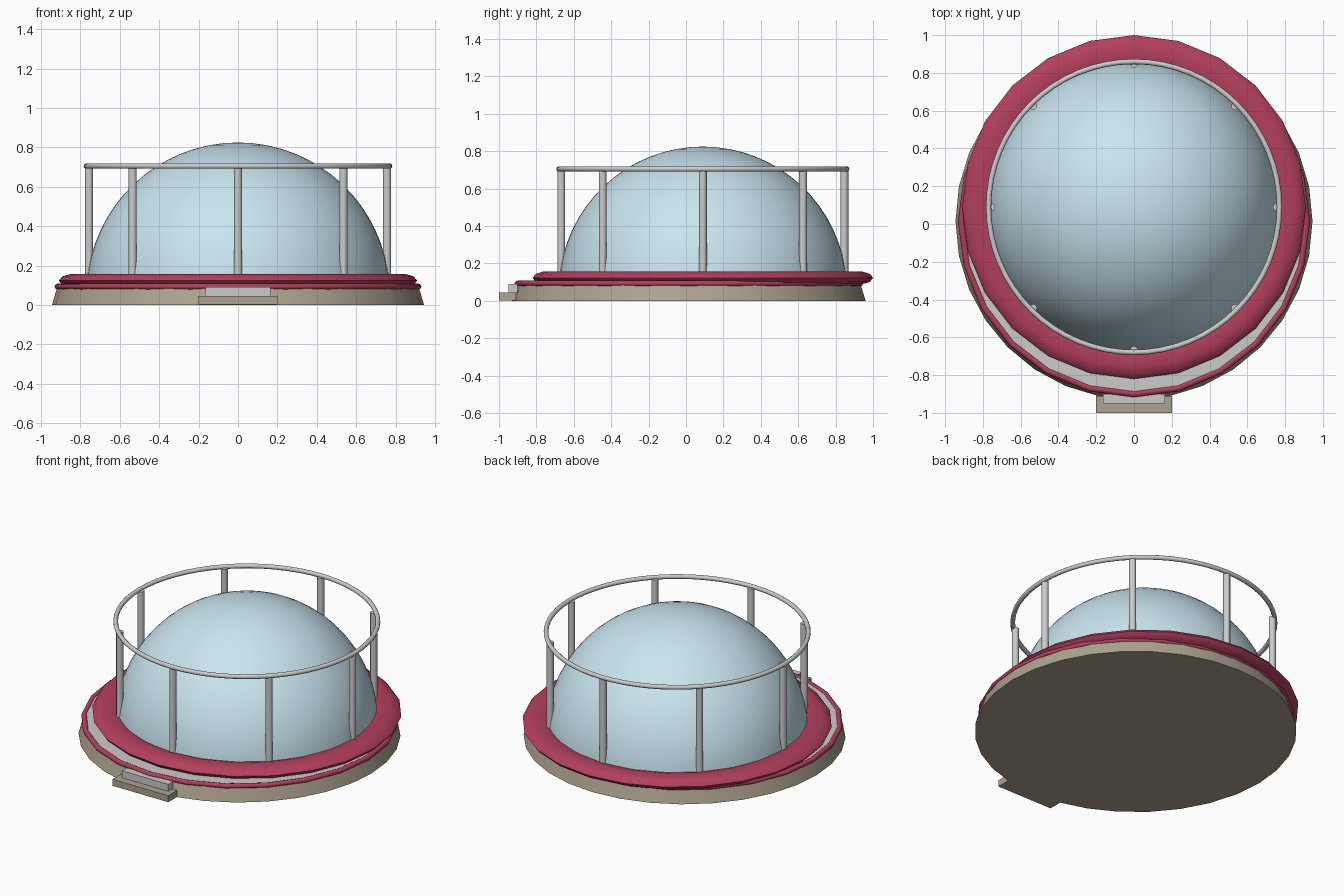
import bpy, bmesh
from math import sin, cos, pi, radians, sqrt

if "Cube" in bpy.data.objects:
    bpy.data.objects.remove(bpy.data.objects["Cube"])

BASE_Y, DOME_Y = 0.015, 0.09


def material(name, color):
    m = bpy.data.materials.new(name)
    m.diffuse_color = color
    m.use_nodes = True
    m.node_tree.nodes["Principled BSDF"].inputs["Base Color"].default_value = m.diffuse_color
    return m


BEIGE = material("beige", (0.42, 0.37, 0.28, 1))
CRIMSON = material("crimson", (0.45, 0.05, 0.11, 1))
BLUE = material("pale_blue", (0.58, 0.78, 0.86, 1))


def lathe(name, profile, sides, y, mat=None, closed=False, angle=35):
    """Revolve (radius, z) points about a vertical axis, with a vertex facing +y."""
    bm = bmesh.new()
    rings = []
    for r, z in profile:
        if r < 1e-6:
            rings.append([bm.verts.new((0, 0, z))] * sides)
        else:
            rings.append([bm.verts.new((r * sin(2 * pi * i / sides),
                                        r * cos(2 * pi * i / sides), z))
                          for i in range(sides)])
    pairs = list(zip(rings, rings[1:]))
    if closed:
        pairs.append((rings[-1], rings[0]))
    for a, b in pairs:
        for i in range(sides):
            j = (i + 1) % sides
            bm.faces.new(dict.fromkeys((a[i], a[j], b[j], b[i])))
    bmesh.ops.recalc_face_normals(bm, faces=bm.faces)
    me = bpy.data.meshes.new(name)
    bm.to_mesh(me)
    bm.free()
    ob = bpy.data.objects.new(name, me)
    bpy.context.collection.objects.link(ob)
    ob.location.y = y
    if mat:
        me.materials.append(mat)
    bpy.ops.object.select_all(action='DESELECT')
    ob.select_set(True)
    bpy.context.view_layer.objects.active = ob
    bpy.ops.object.shade_smooth_by_angle(angle=radians(angle))
    return ob


def ellipse(R, z, rx, rz, n):
    """Closed cross-section for a ring."""
    return [(R + rx * cos(2 * pi * k / n), z + rz * sin(2 * pi * k / n))
            for k in range(n)]


def box(name, x, y, z, mat=None):
    bpy.ops.mesh.primitive_cube_add(size=1, location=(sum(x) / 2, sum(y) / 2, sum(z) / 2))
    ob = bpy.context.object
    ob.name = name
    ob.scale = (x[1] - x[0], y[1] - y[0], z[1] - z[0])
    if mat:
        ob.data.materials.append(mat)


# Tapered plinth and the floor plate on it
lathe("base", [(0, 0), (0.945, 0), (0.92, 0.085), (0, 0.085)], 32, BASE_Y, BEIGE)
lathe("floor_plate", [(0, 0.08), (0.91, 0.08), (0.91, 0.1), (0, 0.1)], 32, BASE_Y)

# Crimson trim ring at the edge and the wide flattened cushion ring
lathe("edge_trim", ellipse(0.915, 0.093, 0.017, 0.015, 8), 24, BASE_Y, CRIMSON, True, 60)
lathe("cushion_ring", ellipse(0.82, 0.123, 0.09, 0.037, 10), 24, DOME_Y, CRIMSON, True, 60)

# Dome, starting at the floor
R, CZ = 0.77, 0.055
start = 0.06
dome = []
for k in range(17):
    a = start + (pi / 2 - start) * k / 16
    dome.append((R * cos(a) if k < 16 else 0, CZ + R * sin(a)))
lathe("dome", dome, 64, DOME_Y, BLUE)

# Handrail and its eight posts
lathe("handrail", ellipse(0.77, 0.705, 0.014, 0.014, 10), 64, DOME_Y, None, True, 60)
for i in range(8):
    a = i * pi / 4
    post = lathe(f"rail_post_{i + 1}", [(0, 0.12), (0.021, 0.12), (0.021, 0.702), (0, 0.702)],
                 12, DOME_Y + 0.757 * cos(a))
    post.location.x = 0.757 * sin(a)

# Two entry steps at the front
box("lower_step", (-0.2, 0.2), (-1.0, -0.91), (0.003, 0.045), BEIGE)
box("upper_step", (-0.165, 0.165), (-0.95, -0.9), (0.045, 0.09))
